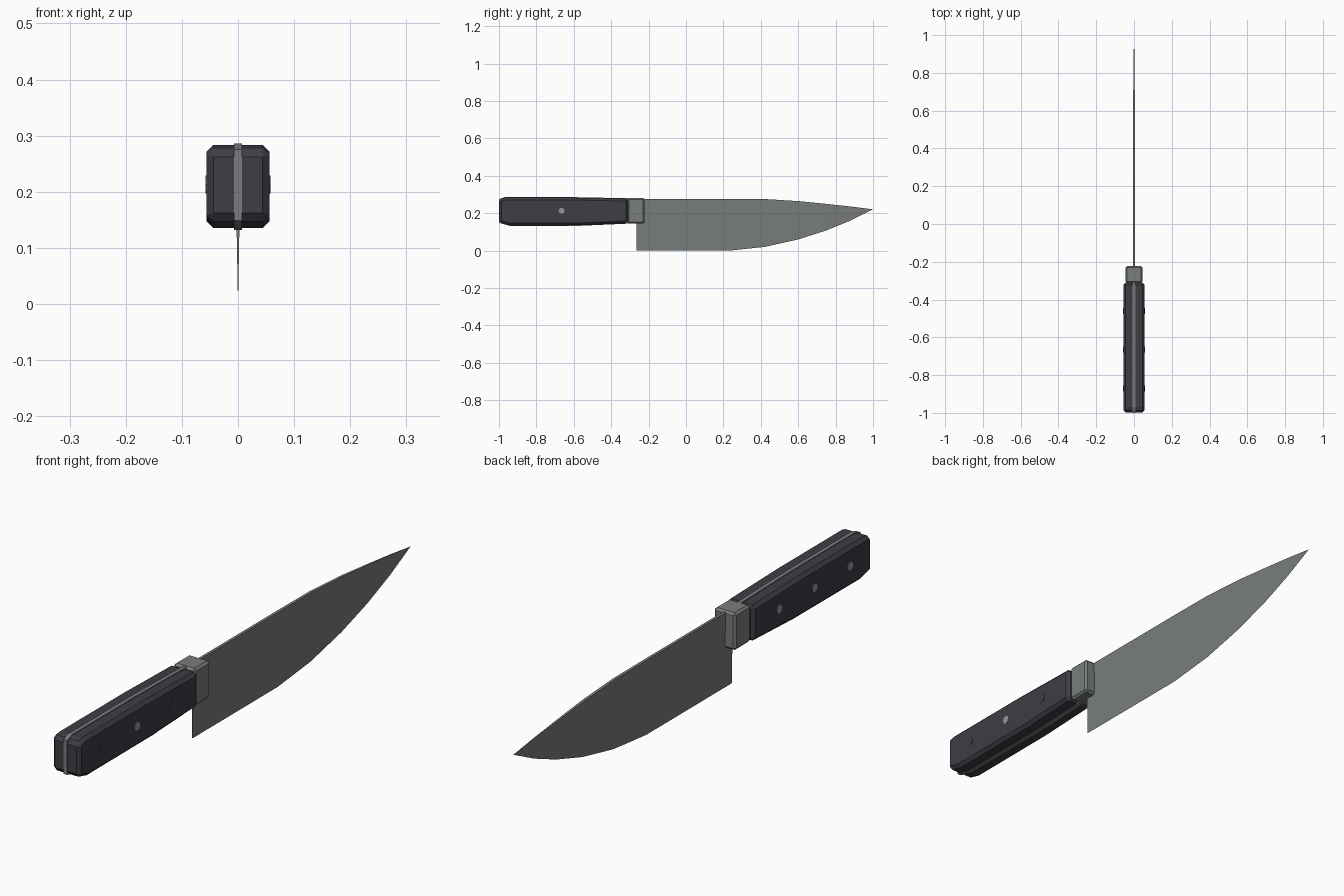
import bpy, bmesh, math

if "Cube" in bpy.data.objects:
    bpy.data.objects.remove(bpy.data.objects["Cube"])


def material(name, rgb):
    m = bpy.data.materials.new(name)
    m.diffuse_color = (*rgb, 1)
    m.use_nodes = True
    m.node_tree.nodes["Principled BSDF"].inputs["Base Color"].default_value = m.diffuse_color
    return m


STEEL = material("steel", (0.19, 0.205, 0.2))
DARK = material("dark_handle", (0.047, 0.047, 0.06))
RIVET = material("rivet_metal", (0.3, 0.31, 0.31))


def finish(bm, name, mat):
    bmesh.ops.recalc_face_normals(bm, faces=bm.faces)
    me = bpy.data.meshes.new(name)
    bm.to_mesh(me)
    bm.free()
    me.materials.append(mat)
    ob = bpy.data.objects.new(name, me)
    bpy.context.collection.objects.link(ob)
    return ob


def slab(name, profile, half, mat, bevel=0):
    """Side profile (y, z) extruded symmetrically across x."""
    bm = bmesh.new()
    sides = [[bm.verts.new((s * half, y, z)) for y, z in profile] for s in (-1, 1)]
    bm.faces.new(sides[0])
    bm.faces.new(sides[1][::-1])
    n = len(profile)
    for i in range(n):
        j = (i + 1) % n
        bm.faces.new((sides[0][i], sides[1][i], sides[1][j], sides[0][j]))
    ob = finish(bm, name, mat)
    if bevel:
        mod = ob.modifiers.new("chamfer", 'BEVEL')
        mod.width = bevel
        mod.segments = 1
        mod.limit_method = 'ANGLE'
        mod.angle_limit = math.radians(40)
    return ob


# Blade: wedge sections (y, spine z, edge z) running to a point
stations = [(-0.265, 0.277, 0.0), (0.23, 0.277, 0.0), (0.42, 0.276, 0.02),
            (0.60, 0.265, 0.06), (0.75, 0.25, 0.108), (0.88, 0.236, 0.161)]
bm = bmesh.new()
rings = []
for y, top, low in stations:
    w = 0.0052 * min(1, (top - low) / 0.24 + 0.1)
    rings.append([bm.verts.new(p) for p in ((-w, y, top), (w, y, top), (0, y, low))])
tip = bm.verts.new((0, 1.0, 0.221))
bm.faces.new(rings[0])
for a, b in zip(rings, rings[1:]):
    for i in range(3):
        j = (i + 1) % 3
        bm.faces.new((a[i], a[j], b[j], b[i]))
for i in range(3):
    bm.faces.new((rings[-1][i], rings[-1][(i + 1) % 3], tip))
finish(bm, "blade", STEEL)

# Bolster between blade and handle
slab("bolster", [(-0.312, 0.145), (-0.222, 0.145), (-0.222, 0.282), (-0.312, 0.282)],
     0.044, STEEL, 0.008)

# Handle with a gentle belly and chamfered edges
slab("handle", [(-0.998, 0.15), (-0.94, 0.135), (-0.56, 0.136), (-0.31, 0.147),
                (-0.31, 0.277), (-0.60, 0.283), (-0.97, 0.283), (-0.998, 0.274)],
     0.056, DARK, 0.012)

# Tang showing as a thin strip around the handle
slab("tang", [(-1.0, 0.149), (-0.94, 0.132), (-0.56, 0.133), (-0.30, 0.145),
              (-0.30, 0.28), (-0.60, 0.286), (-0.97, 0.286), (-1.0, 0.275)],
     0.007, STEEL)

# Rivets, the outer two on the right blending into the handle
for k, y in enumerate((-0.87, -0.665, -0.46)):
    for s in (-1, 1):
        bpy.ops.mesh.primitive_cylinder_add(vertices=8, radius=0.016, depth=0.01,
                                            location=(s * 0.0525, y, 0.213),
                                            rotation=(0, math.pi / 2, 0))
        ob = bpy.context.object
        ob.name = f"rivet_{'left' if s < 0 else 'right'}_{k + 1}"
        ob.data.materials.append(DARK if s > 0 and k != 1 else RIVET)
